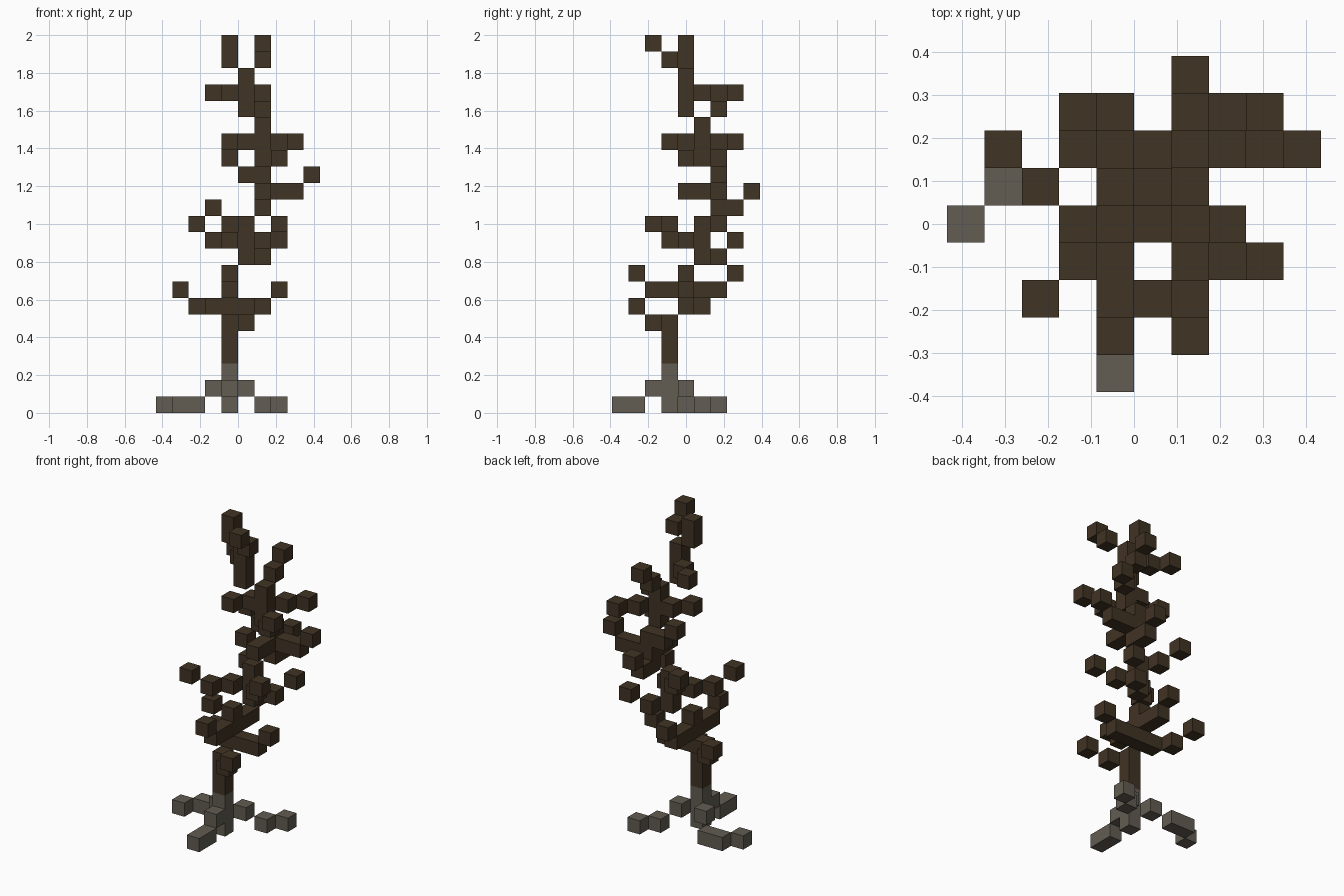
import bpy
import bmesh
from mathutils import Matrix, Vector

default = bpy.data.objects.get("Cube")
if default:
    bpy.data.objects.remove(default, do_unlink=True)

LAYERS = 23
CELL = 2 / LAYERS
STEP = {"l": Vector((1, 0, 0)), "r": Vector((-1, 0, 0)),
        "b": Vector((0, 1, 0)), "f": Vector((0, -1, 0)),
        "u": Vector((0, 0, 1))}


def make_material(name, color):
    mat = bpy.data.materials.new(name)
    mat.use_nodes = True
    mat.diffuse_color = color
    mat.node_tree.nodes["Principled BSDF"].inputs["Base Color"].default_value = color
    return mat


bark = make_material("dark_brown_bark", (0.051, 0.033, 0.017, 1))
stone = make_material("grey_root", (0.122, 0.107, 0.085, 1))

# Each limb: name, material, first grid cell, then moves
# (l/r = sideways, f/b = front/back, u = up; joined letters make a diagonal)
LIMBS = [
    ("trunk_base", stone, (4, 3, 0), "u u"),
    ("root_front", stone, (4, 0, 0), "b bu"),
    ("root_right", stone, (0, 4, 0), "lb l lfu"),
    ("root_left", stone, (7, 6, 0), "rf rfu"),
    ("trunk", bark, (4, 3, 3),
     "u u bu u u lbu u u lbu u u fu u u rfu u u ru u"),
    ("low_front_branch", bark, (5, 2, 5), "lfu"),
    ("low_right_branch", bark, (3, 4, 6), "rb rbu"),
    ("low_left_branch", bark, (5, 4, 6), "l lu"),
    ("fork_front_branch", bark, (4, 3, 7), "f fu"),
    ("fork_back_branch", bark, (4, 5, 7), "b bu"),
    ("middle_left_branch", bark, (6, 6, 9), "lbu"),
    ("middle_right_branch", bark, (4, 4, 10), "rf rfu"),
    ("middle_front_branch", bark, (6, 4, 10), "lfu"),
    ("middle_back_branch", bark, (4, 6, 11), "rbu"),
    ("rear_branch", bark, (6, 7, 12), "bu"),
    ("upper_left_branch", bark, (7, 6, 13), "l lu"),
    ("upper_front_branch", bark, (6, 5, 13), "f"),
    ("upper_right_branch", bark, (5, 6, 14), "ru"),
    ("high_front_branch", bark, (7, 4, 15), "lfu"),
    ("high_right_branch", bark, (5, 5, 16), "rf"),
    ("high_left_branch", bark, (7, 6, 16), "lb"),
    ("crown_back_branch", bark, (6, 6, 18), "bu"),
    ("crown_right_branch", bark, (4, 5, 19), "rb"),
    ("crown_front_branch", bark, (6, 3, 21), "fu"),
]


def trace(start, moves):
    """Follow the moves from the first cell and list every cell visited."""
    cells = [Vector(start)]
    for move in moves.split():
        cells.append(cells[-1] + sum((STEP[c] for c in move), Vector()))
    return cells


def key(cell):
    return tuple(round(c) for c in cell)


paths = {name: trace(start, moves) for name, _, start, moves in LIMBS}
filled = {key(cell) for cells in paths.values() for cell in cells}


def build_limb(name, mat):
    """One block per cell, without the faces hidden between blocks."""
    bm = bmesh.new()
    for cell in paths[name]:
        center = (cell - Vector((4.5, 4, -0.5))) * CELL
        made = bmesh.ops.create_cube(bm, size=CELL, matrix=Matrix.Translation(center))
        faces = {f for v in made["verts"] for f in v.link_faces}
        for face in faces:
            face.normal_update()
        hidden = [f for f in faces if key(cell + f.normal) in filled]
        bmesh.ops.delete(bm, geom=hidden, context="FACES")
    mesh = bpy.data.meshes.new(name)
    bm.to_mesh(mesh)
    bm.free()
    mesh.materials.append(mat)
    bpy.context.collection.objects.link(bpy.data.objects.new(name, mesh))


for limb_name, limb_mat, _, _ in LIMBS:
    build_limb(limb_name, limb_mat)
